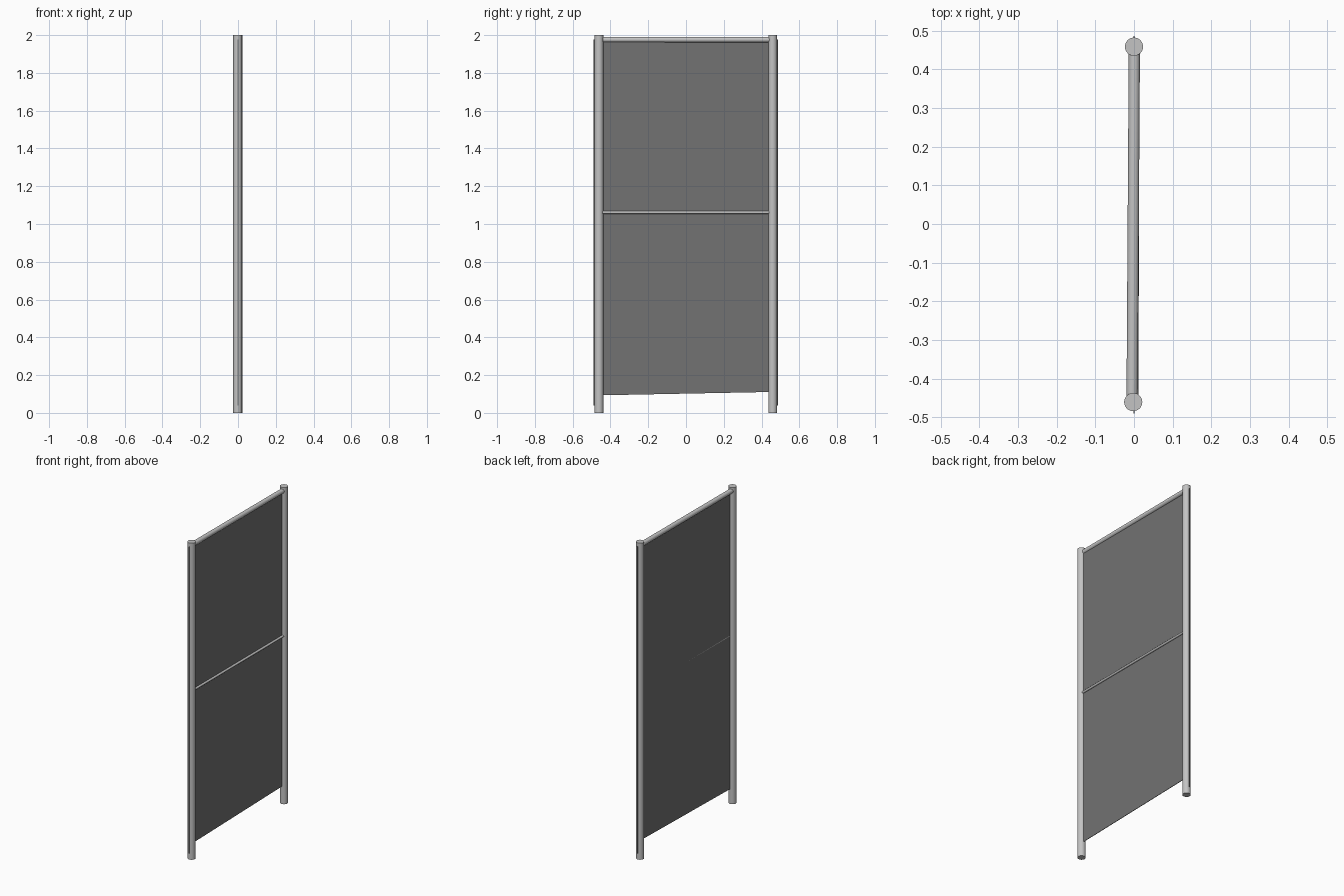
import bpy, bmesh, math
from mathutils import Vector

if "Cube" in bpy.data.objects:
    bpy.data.objects.remove(bpy.data.objects["Cube"])


def material(name, value):
    m = bpy.data.materials.new(name)
    m.diffuse_color = (value, value, value, 1)
    m.use_nodes = True
    m.node_tree.nodes["Principled BSDF"].inputs["Base Color"].default_value = m.diffuse_color
    return m


METAL = material("light grey metal", 0.55)
SHEET = material("dark grey sheet", 0.17)


def finish(name, bm, mat):
    bmesh.ops.recalc_face_normals(bm, faces=bm.faces)
    me = bpy.data.meshes.new(name)
    bm.to_mesh(me)
    bm.free()
    me.materials.append(mat)
    ob = bpy.data.objects.new(name, me)
    bpy.context.collection.objects.link(ob)
    return ob


def tube(name, a, b, radius, sides=32):
    a, b = Vector(a), Vector(b)
    bm = bmesh.new()
    bmesh.ops.create_cone(bm, cap_ends=True, segments=sides,
                          radius1=radius, radius2=radius, depth=(b - a).length)
    rot = (b - a).to_track_quat('Z', 'Y')
    for v in bm.verts:
        v.co = rot @ v.co + (a + b) / 2
    ob = finish(name, bm, METAL)
    bpy.ops.object.select_all(action='DESELECT')
    ob.select_set(True)
    bpy.context.view_layer.objects.active = ob
    bpy.ops.object.shade_smooth_by_angle(angle=math.radians(40))


def plate(name, outline, thickness):
    """Thin sheet in the yz plane from a list of (y, z) corners."""
    bm = bmesh.new()
    face = bm.faces.new([bm.verts.new((-thickness / 2, y, z)) for y, z in outline])
    ext = bmesh.ops.extrude_face_region(bm, geom=[face])
    moved = [g for g in ext["geom"] if isinstance(g, bmesh.types.BMVert)]
    bmesh.ops.translate(bm, verts=moved, vec=(thickness, 0, 0))
    finish(name, bm, SHEET)


# Upright posts
tube("left_post", (-0.002, -0.461, 0), (-0.002, -0.461, 2), 0.0235)
tube("right_post", (0, 0.459, 0), (0, 0.459, 2), 0.0235)

# Top rail and thin middle rod on the +x side
tube("top_rail", (-0.005, -0.46, 1.976), (0.001, 0.46, 1.976), 0.0145)
tube("middle_rod", (0.005, -0.46, 1.061), (0.006, 0.46, 1.061), 0.007, 16)

# Hanging sheet with a slightly sloping lower edge
plate("sheet", [(-0.46, 0.093), (0.46, 0.111), (0.46, 1.976), (-0.46, 1.976)], 0.003)

# Narrow sheet hems that show outside the posts
for name, y0, y1 in (("left_hem", -0.49, -0.465), ("right_hem", 0.465, 0.487)):
    plate(name, [(y0, 0.04), (y1, 0.04), (y1, 1.977), (y0, 1.977)], 0.003)
